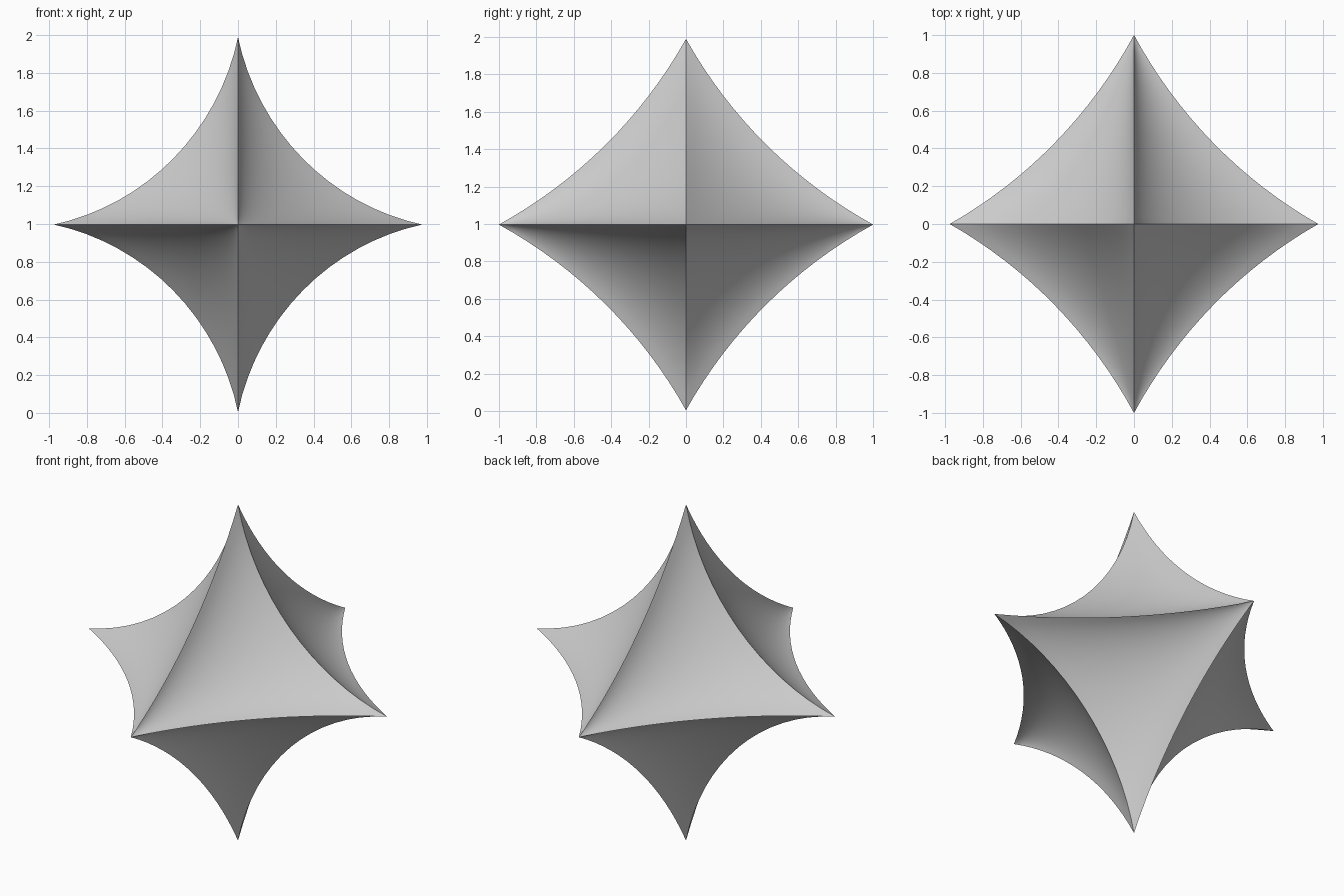
import bpy, bmesh, math

if "Cube" in bpy.data.objects:
    bpy.data.objects.remove(bpy.data.objects["Cube"])

SEG = 16            # steps along each curved edge


def arc(lean):
    """Concave arc from (1, 0) to (0, 1); lean = degrees it bends off the chord."""
    a = math.radians(lean)
    r = math.sqrt(0.5) / math.sin(a)
    c = 0.5 + r * math.cos(a) / math.sqrt(2)
    pts = []
    for i in range(SEG + 1):
        t = math.radians(225) + a - 2 * a * i / SEG
        pts.append((c + r * math.cos(t), c + r * math.sin(t)))
    if pts[0][0] < pts[-1][0]:
        pts.reverse()
    return pts


# Closed four-pointed ring in the x-z plane, and the softer profile towards the y tips
quarter = arc(33)[:-1]
ring = []
for k in range(4):
    for u, v in quarter:
        for _ in range(k):
            u, v = -v, u
        ring.append((u * 0.975, v * 0.992))
half = arc(16)
profile = [(w, -y) for w, y in reversed(half)] + half[1:]

# Star body: scaled rings stacked along y, closed at both points
bm = bmesh.new()
rows = [[bm.verts.new((x * w, y, z * w + 0.997)) for x, z in ring]
        for w, y in profile[1:-1]]
n = len(ring)
for a, b in zip(rows, rows[1:]):
    for i in range(n):
        j = (i + 1) % n
        bm.faces.new((a[i], a[j], b[j], b[i]))
for row, y in ((rows[0], -1), (rows[-1], 1)):
    tip = bm.verts.new((0, y, 0.997))
    for i in range(n):
        bm.faces.new((row[i], row[(i + 1) % n], tip))
bmesh.ops.recalc_face_normals(bm, faces=bm.faces)
mesh = bpy.data.meshes.new("star_body")
bm.to_mesh(mesh)
bm.free()
star = bpy.data.objects.new("star_body", mesh)
bpy.context.collection.objects.link(star)

# Smooth faces with crisp ridges
bpy.context.view_layer.objects.active = star
star.select_set(True)
bpy.ops.object.shade_smooth_by_angle(angle=math.radians(30))
